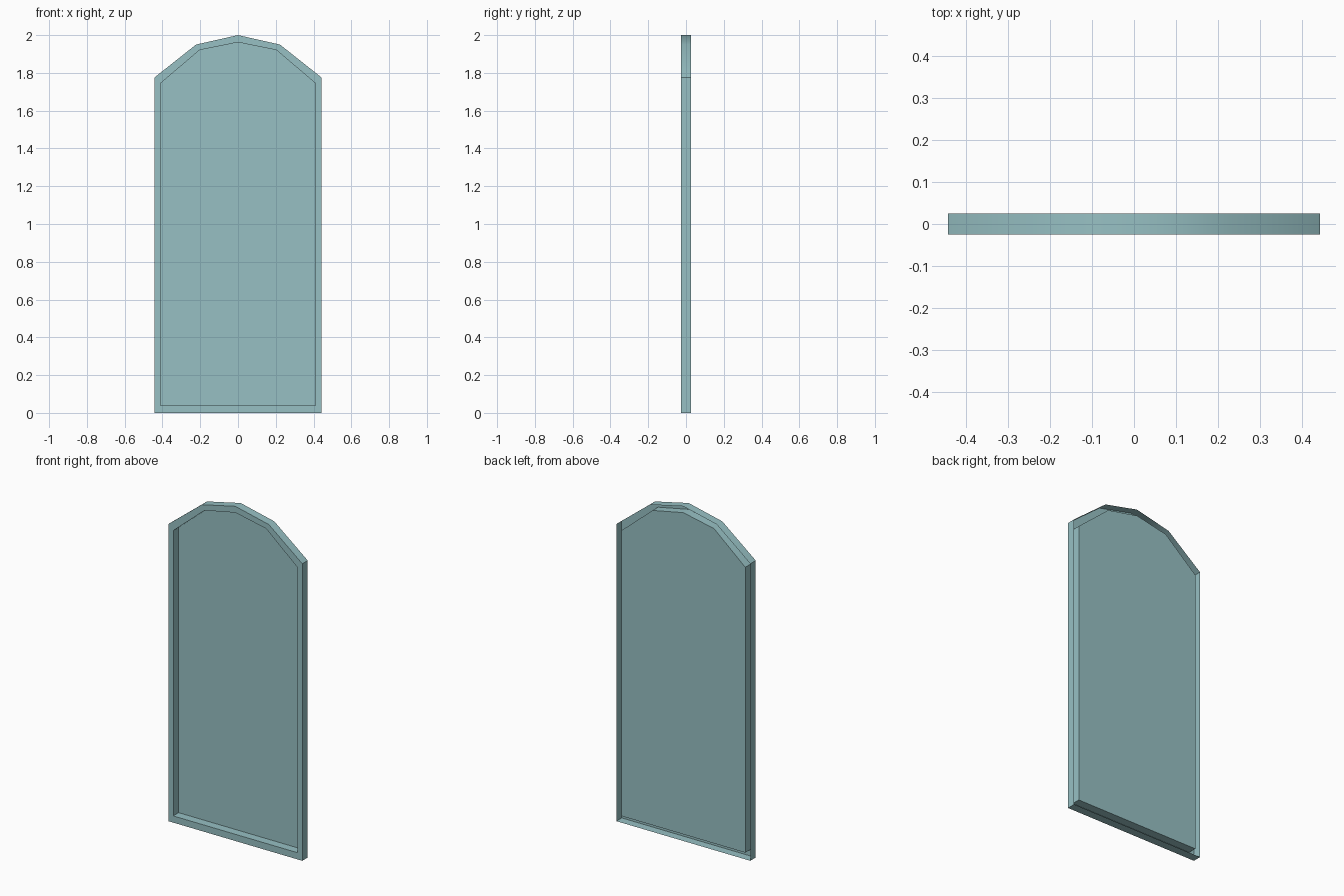
import bpy, bmesh, math

if "Cube" in bpy.data.objects:
    bpy.data.objects.remove(bpy.data.objects["Cube"])

FRONT, BACK = -0.0255, 0.0255


def arch(half_width, bottom, shoulder, mid_x, mid_z, apex):
    """Closed arched outline, symmetric about x = 0."""
    right = [(half_width, bottom), (half_width, shoulder), (mid_x, mid_z)]
    return right + [(0, apex)] + [(-x, z) for x, z in reversed(right)]


def ring(bm, outline, y):
    return [bm.verts.new((x, y, z)) for x, z in outline]


def bridge(bm, a, b):
    n = len(a)
    for i in range(n):
        j = (i + 1) % n
        bm.faces.new((a[i], a[j], b[j], b[i]))


outer = arch(0.443, 0.0, 1.775, 0.222, 1.95, 2.0)
inner = arch(0.41, 0.04, 1.745, 0.203, 1.921, 1.962)

# Open-backed shell: outer wall, front rim, recess wall, recessed panel
bm = bmesh.new()
loops = [ring(bm, outer, BACK), ring(bm, outer, FRONT),
         ring(bm, inner, FRONT), ring(bm, inner, BACK)]
for a, b in zip(loops, loops[1:]):
    bridge(bm, a, b)
panel = bm.faces.new(loops[-1])
bmesh.ops.recalc_face_normals(bm, faces=bm.faces)
# The panel faces the front
if panel.normal.y > 0:
    bmesh.ops.reverse_faces(bm, faces=bm.faces)

mesh = bpy.data.meshes.new("arched_panel")
bm.to_mesh(mesh)
bm.free()
obj = bpy.data.objects.new("arched_panel", mesh)
bpy.context.collection.objects.link(obj)

# Teal finish
mat = bpy.data.materials.new("teal")
mat.diffuse_color = (0.31, 0.53, 0.55, 1)
mat.use_nodes = True
mat.node_tree.nodes["Principled BSDF"].inputs["Base Color"].default_value = mat.diffuse_color
mesh.materials.append(mat)

# Smooth the arch, keep the corners sharp
bpy.context.view_layer.objects.active = obj
obj.select_set(True)
bpy.ops.object.shade_smooth_by_angle(angle=math.radians(30))
